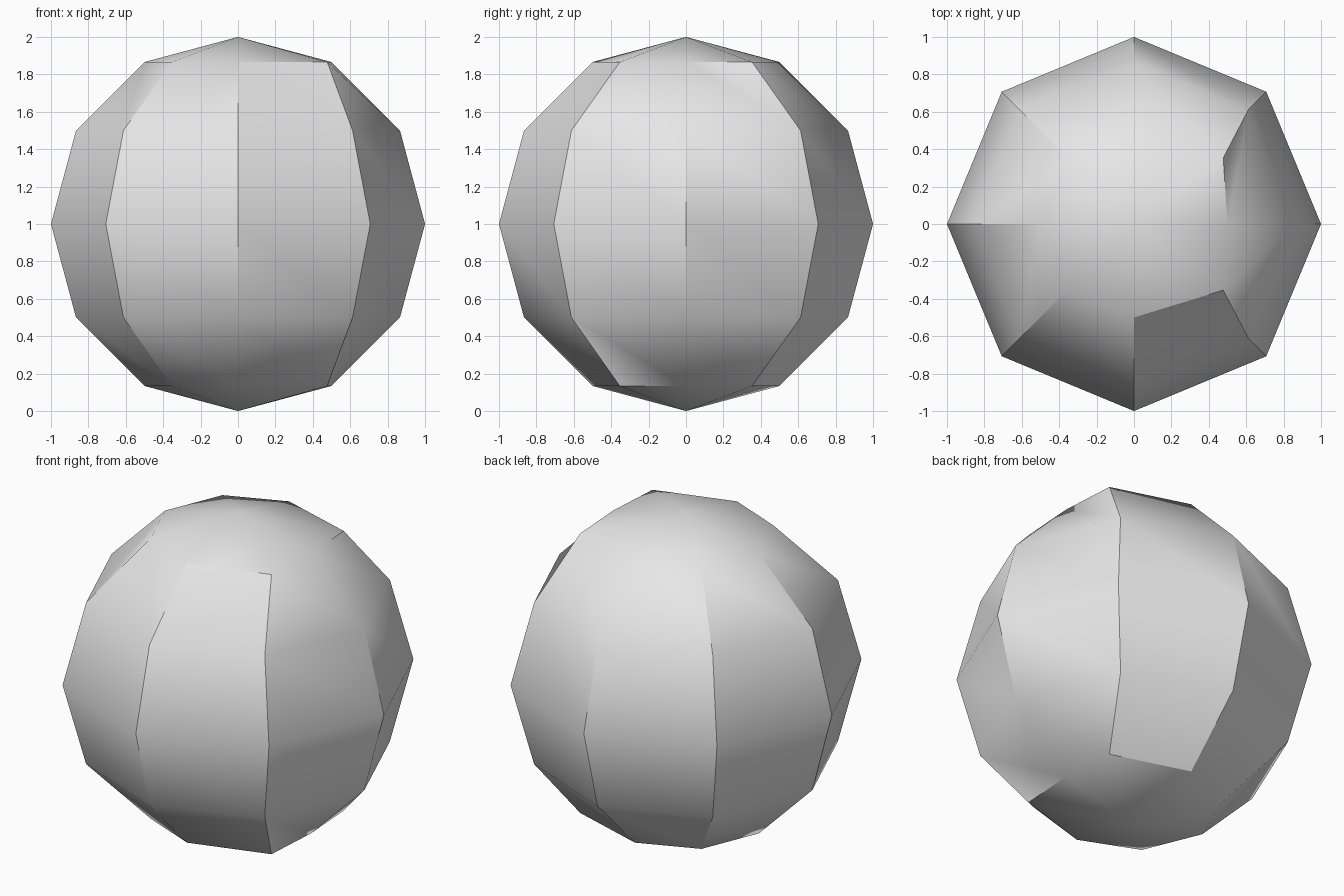
import bpy, bmesh, math

cube = bpy.data.objects.get("Cube")
if cube:
    bpy.data.objects.remove(cube, do_unlink=True)

SIDES, BANDS = 8, 6
WIDE_X = 0.477  # x of the stretched corners beside each cap

bm = bmesh.new()


def make_ring(band):
    """One ring of corners, with the +x diagonal corners stretched near the caps."""
    polar = math.pi * band / BANDS
    ring = []
    for i in range(SIDES):
        turn = math.tau * i / SIDES
        x, y = math.sin(polar) * math.cos(turn), math.sin(polar) * math.sin(turn)
        if band in (1, BANDS - 1) and i in (1, SIDES - 1):
            x = WIDE_X
        ring.append(bm.verts.new((x, y, 1 + math.cos(polar))))
    return ring


# Rings from top to bottom, and the two poles
rings = [make_ring(b) for b in range(1, BANDS)]
top = bm.verts.new((0, 0, 2))
bottom = bm.verts.new((0, 0, 0))

for i in range(SIDES):
    j = (i + 1) % SIDES
    # Caps
    bm.faces.new((top, rings[0][i], rings[0][j]))
    bm.faces.new((bottom, rings[-1][j], rings[-1][i]))
    # Side bands, split along one consistent diagonal
    for upper, lower in zip(rings, rings[1:]):
        bm.faces.new((upper[i], lower[i], lower[j]))
        bm.faces.new((upper[i], lower[j], upper[j]))

mesh = bpy.data.meshes.new("faceted_ball")
bm.to_mesh(mesh)
bm.free()
ball = bpy.data.objects.new("faceted_ball", mesh)
bpy.context.collection.objects.link(ball)

# Plain grey surface
grey = bpy.data.materials.new("light_grey")
grey.use_nodes = True
color = (0.8, 0.8, 0.8, 1)
grey.diffuse_color = color
grey.node_tree.nodes["Principled BSDF"].inputs["Base Color"].default_value = color
mesh.materials.append(grey)

# Smooth along each panel, sharp between panels
bpy.ops.object.select_all(action="DESELECT")
ball.select_set(True)
bpy.context.view_layer.objects.active = ball
bpy.ops.object.shade_smooth_by_angle(angle=math.radians(32))
